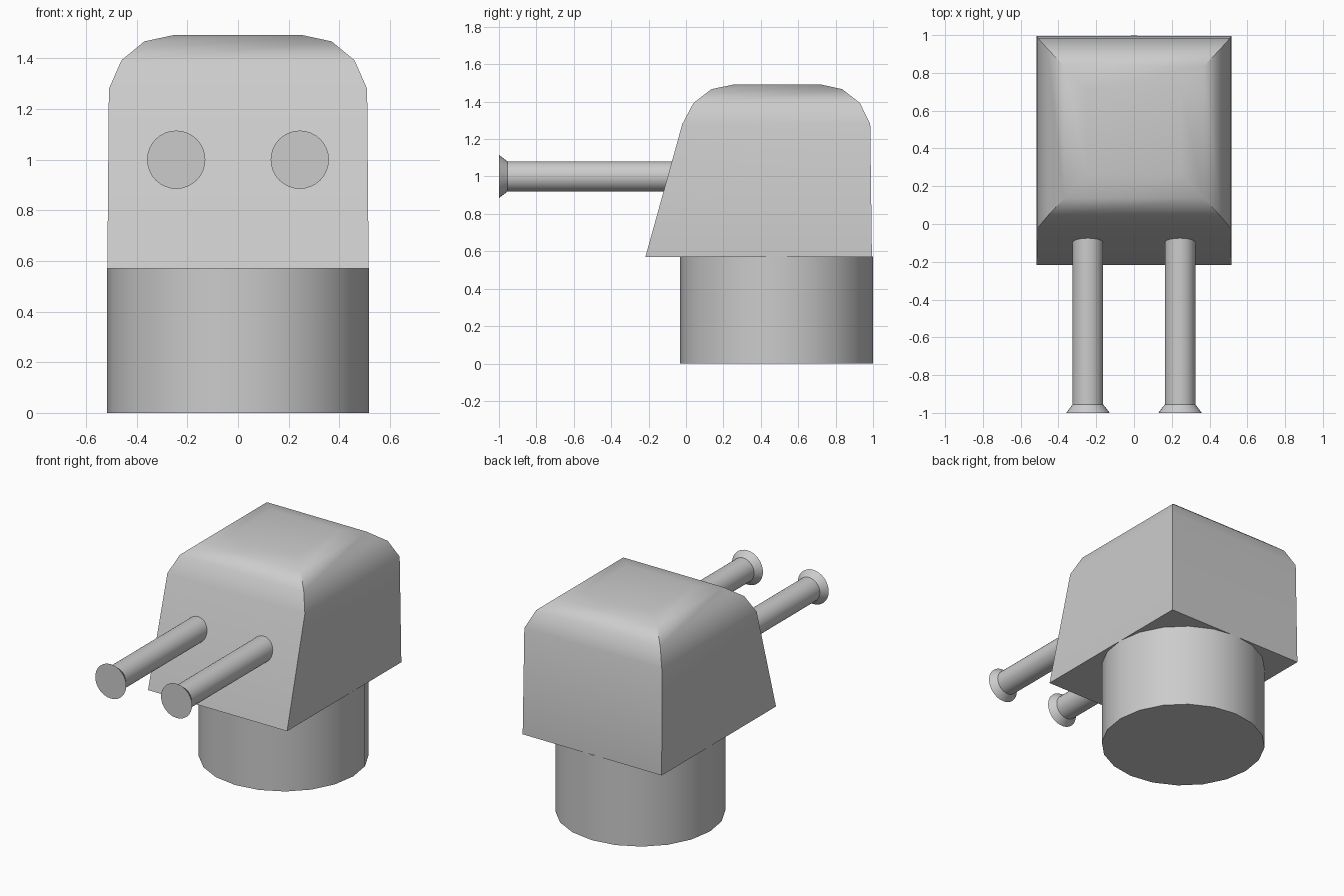
import bpy, math

if "Cube" in bpy.data.objects:
    bpy.data.objects.remove(bpy.data.objects["Cube"])


def loft(name, rings):
    """Join equal-sized rings of points into a closed, capped solid."""
    n = len(rings[0])
    verts = [p for ring in rings for p in ring]
    faces = [(r * n + i, r * n + (i + 1) % n, (r + 1) * n + (i + 1) % n, (r + 1) * n + i)
             for r in range(len(rings) - 1) for i in range(n)]
    faces += [tuple(reversed(range(n))), tuple(range(len(verts) - n, len(verts)))]
    mesh = bpy.data.meshes.new(name)
    mesh.from_pydata(verts, [], faces)
    obj = bpy.data.objects.new(name, mesh)
    bpy.context.collection.objects.link(obj)
    bpy.ops.object.select_all(action='DESELECT')
    obj.select_set(True)
    bpy.context.view_layer.objects.active = obj
    bpy.ops.object.shade_smooth_by_angle(angle=math.radians(30))
    return obj


def angles(n):
    return [2 * math.pi * i / n for i in range(n)]


# Round base, 20 sides
loft("base", [[(0.517 * math.cos(a), 0.484 + 0.515 * math.sin(a), z) for a in angles(20)]
              for z in (0, 0.572)])

# Housing: sloped front, rounded roof (z, half width, front y, back y)
levels = [(0.57, 0.516, -0.217, 0.994),
          (1.28, 0.51, -0.02, 0.985),
          (1.393, 0.46, 0.04, 0.93),
          (1.467, 0.37, 0.136, 0.835),
          (1.493, 0.25, 0.262, 0.715)]
loft("housing", [[(-w, f, z), (w, f, z), (w, b, z), (-w, b, z)] for z, w, f, b in levels])

# Twin barrels with flared muzzles (y, radius)
profile = [(-1.0, 0.115), (-0.955, 0.081), (0.0, 0.081)]
for side, x in (("left", -0.244), ("right", 0.244)):
    loft(side + "_barrel",
         [[(x + r * math.cos(a), y, 1.0 - r * math.sin(a)) for a in angles(32)]
          for y, r in profile])
